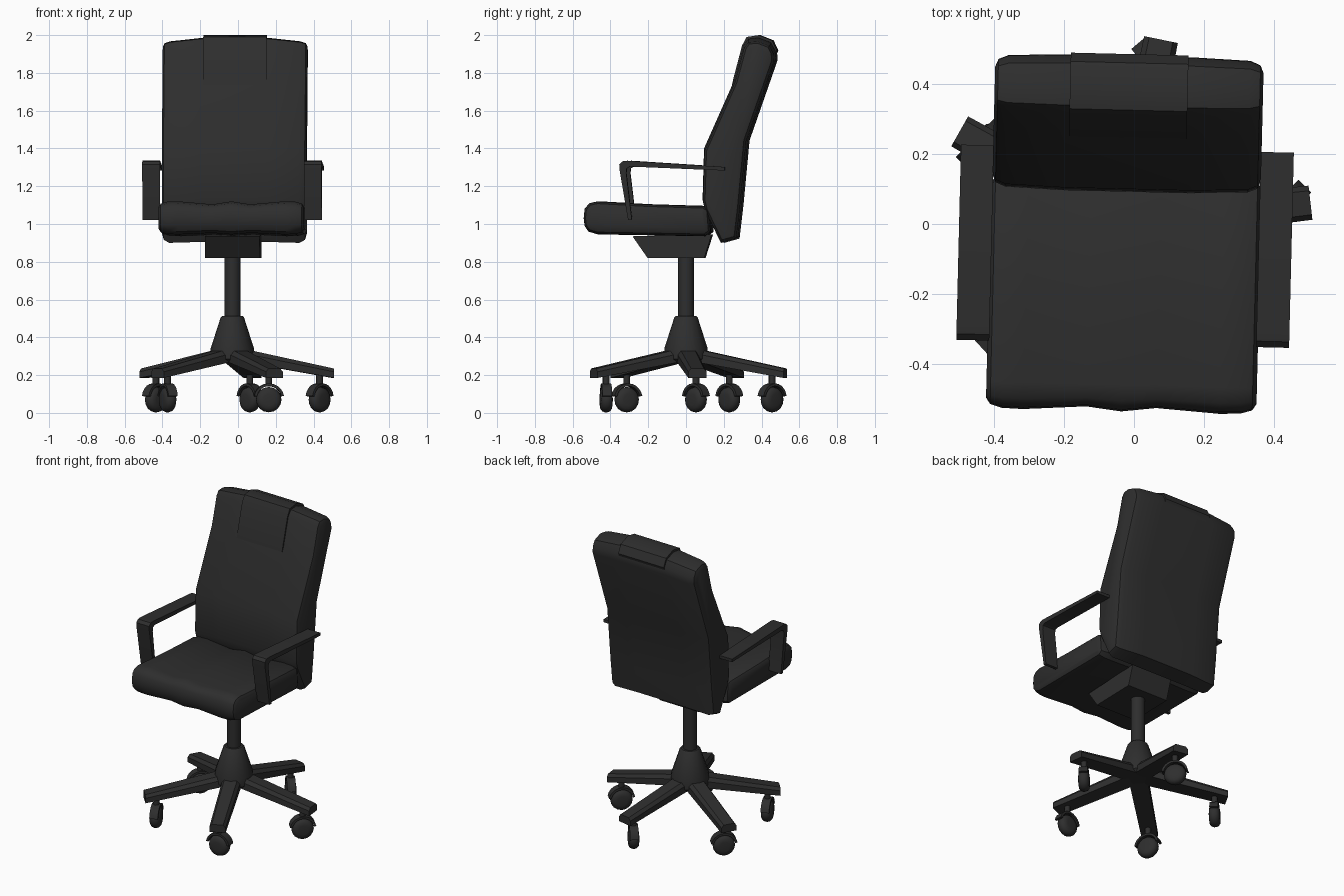
import bpy, bmesh, math
from mathutils import Matrix, Vector

if "Cube" in bpy.data.objects:
    bpy.data.objects.remove(bpy.data.objects["Cube"])

black = bpy.data.materials.new("black")
black.diffuse_color = (0.027, 0.027, 0.027, 1)
black.use_nodes = True
black.node_tree.nodes["Principled BSDF"].inputs["Base Color"].default_value = black.diffuse_color


def loft(name, rings, matrix=Matrix(), angle=38):
    """Skin a list of equal-length closed rings, cap both ends."""
    bm = bmesh.new()
    vs = [[bm.verts.new(matrix @ Vector(p)) for p in r] for r in rings]
    n = len(vs[0])
    for a, b in zip(vs, vs[1:]):
        for i in range(n):
            j = (i + 1) % n
            bm.faces.new((a[i], a[j], b[j], b[i]))
    bm.faces.new(vs[0])
    bm.faces.new(vs[-1])
    bmesh.ops.recalc_face_normals(bm, faces=bm.faces)
    me = bpy.data.meshes.new(name)
    bm.to_mesh(me)
    bm.free()
    me.polygons.foreach_set("use_smooth", [True] * len(me.polygons))
    me.set_sharp_from_angle(angle=math.radians(angle))
    me.materials.append(black)
    ob = bpy.data.objects.new(name, me)
    bpy.context.collection.objects.link(ob)
    return ob


def inset(prof, d):
    """Shrink a closed (y, z) profile by d along its corner bisectors."""
    n = len(prof)
    area = sum(prof[i][0] * prof[(i + 1) % n][1] - prof[(i + 1) % n][0] * prof[i][1] for i in range(n))
    s = 1 if area > 0 else -1
    out = []
    for i in range(n):
        p, a, b = Vector(prof[i]), Vector(prof[i - 1]), Vector(prof[(i + 1) % n])
        e1, e2 = (p - a).normalized(), (b - p).normalized()
        n1, n2 = Vector((-e1.y, e1.x)) * s, Vector((-e2.y, e2.x)) * s
        out.append(p + (n1 + n2) * d / max(1 + n1.dot(n2), 0.6))
    return out


def cushion(name, prof, stations, matrix):
    """Stations are (x, inset, z shift)."""
    rings = [[(x, p[0], p[1] + dz) for p in inset(prof, d)] for x, d, dz in stations]
    return loft(name, rings, matrix)


def turned(name, steps, matrix, sides=16):
    """Lathe (radius, z) steps around z."""
    rings = [[(r * math.cos(math.tau * i / sides), r * math.sin(math.tau * i / sides), z)
              for i in range(sides)] for r, z in steps]
    return loft(name, rings, matrix)


# the upper part is swivelled slightly on the column
top = Matrix.Translation((-0.024, 0, 0)) @ Matrix.Rotation(math.radians(-1.4), 4, 'Z')
base = Matrix.Translation((-0.03, 0, 0))

# seat cushion
seat = [(-0.535, 1.03), (-0.53, 1.08), (-0.505, 1.11), (-0.46, 1.12), (-0.2, 1.105), (0.1, 1.096),
        (0.13, 1.08), (0.14, 0.96), (0.11, 0.935), (-0.46, 0.945), (-0.51, 0.96), (-0.53, 0.99)]
cushion("seat", seat, [(-.386, .03, 0), (-.374, .012, 0), (-.34, .002, 0), (-.28, 0, 0), (-.1, .012, -.004),
                       (0, 0, 0), (.1, .012, -.004), (.28, 0, 0), (.34, .002, 0), (.374, .012, 0),
                       (.386, .03, 0)], top)

# backrest
back = [(0.19, 0.905), (0.28, 0.93), (0.30, 1.1), (0.333, 1.45), (0.48, 1.87), (0.478, 1.915), (0.455, 1.96),
        (0.39, 1.985), (0.335, 1.98), (0.31, 1.945), (0.262, 1.765), (0.1, 1.40), (0.092, 1.13), (0.105, 1.08)]
cushion("backrest", back, [(-.383, .04, -.005), (-.374, .018, -.01), (-.345, .006, -.012), (-.18, 0, 0),
                           (.18, 0, 0), (.345, .006, -.012), (.374, .018, -.01), (.383, .04, -.005)], top)

# headrest pad wrapped over the top edge
pad = [(0.27, 1.74), (0.247, 1.735), (0.255, 1.77), (0.301, 1.945), (0.325, 1.99), (0.39, 2.0), (0.46, 1.972),
       (0.485, 1.92), (0.47, 1.88), (0.43, 1.9), (0.36, 1.95)]
cushion("headrest", pad, [(-.168, 0, 0), (.168, 0, 0)], top)

# armrests: bent flat strips
arm = [(0.215, 1.302), (-0.30, 1.335), (-0.325, 1.332), (-0.342, 1.315), (-0.34, 1.285), (-0.295, 1.02),
       (-0.275, 1.02), (-0.305, 1.27), (-0.302, 1.295), (-0.285, 1.304), (0.215, 1.283)]
for side, s in (("left", -1), ("right", 1)):
    loft(side + "_armrest", [[(s * x, y, z) for y, z in arm] for x in (.381, .475)], top)

# tilt mechanism under the seat
mech = [(-0.28, 0.935), (0.14, 0.945), (0.10, 0.82), (-0.20, 0.82)]
loft("tilt_mechanism", [[(x, y, z) for y, z in mech] for x in (-.145, .145)], top)

# column and hub
turned("column", [(.042, .48), (.042, .83)], base)
turned("hub", [(.1, .272), (.115, .285), (.115, .34), (.062, .505), (.055, .512)], base)


def leg_ring(x, w, z0, z1):
    c = (z1 - z0) * 0.35
    return [(x, -w, z0), (x, w, z0), (x, w, z1 - c), (x, w * .7, z1), (x, -w * .7, z1), (x, -w, z1 - c)]


# five legs with swivelling casters; the number is each wheel's heading
wheel = [(.03, -.033), (.05, -.03), (.062, -.02), (.067, -.007), (.067, .007), (.062, .02), (.05, .03), (.03, .033)]
for i, heading in enumerate((45, 130, 45, 112, 5)):
    turn = base @ Matrix.Rotation(math.radians(6.5 + 72 * i), 4, 'Z')
    loft(f"leg_{i + 1}", [leg_ring(.03, .056, .275, .345), leg_ring(.537, .049, .185, .235)], turn, 25)
    place = turn @ Matrix.Translation((.465, 0, 0))
    turned(f"caster_stem_{i + 1}", [(.018, .14), (.018, .21)], place, 10)
    spot = Matrix.Translation(place.translation) @ Matrix.Rotation(math.radians(heading), 4, 'Z')
    axle = spot @ Matrix.Translation((0, 0, .07)) @ Matrix.Rotation(math.pi / 2, 4, 'X')
    turned(f"caster_wheel_{i + 1}", wheel, axle)
    # arched hood over the wheel
    arc = [math.radians(10 + 16 * k) for k in range(11)]
    hood = [(.08 * math.cos(a), .08 * math.sin(a)) for a in arc]
    hood += [(.066 * math.cos(a), .066 * math.sin(a)) for a in reversed(arc)]
    loft(f"caster_hood_{i + 1}", [[(x, y, z + .076) for x, z in hood] for y in (-.026, .026)], spot)
